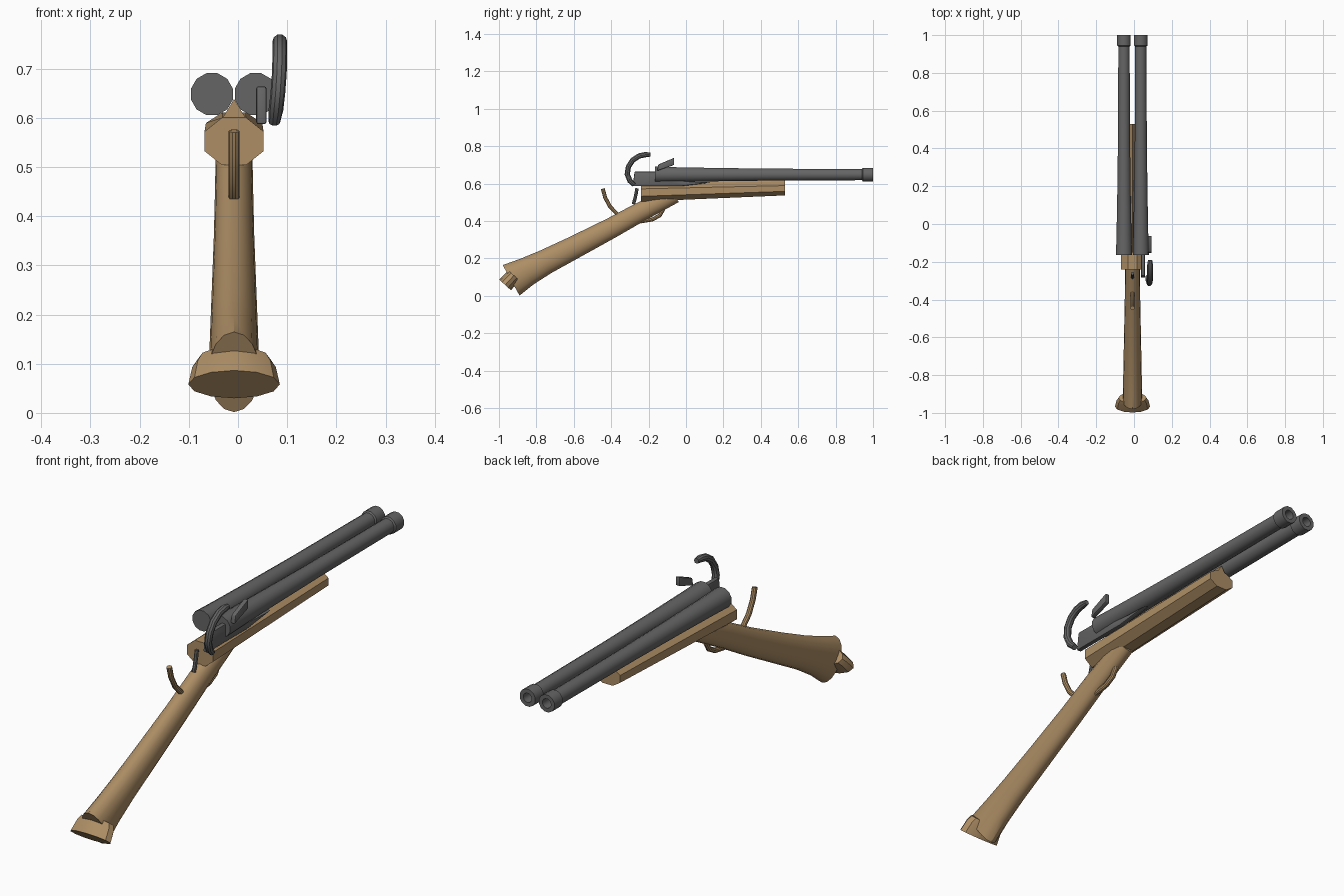
import bpy, bmesh, math
from mathutils import Vector

if "Cube" in bpy.data.objects:
    bpy.data.objects.remove(bpy.data.objects["Cube"])

X0 = -0.008  # centre plane of the weapon


def material(name, rgb):
    m = bpy.data.materials.new(name)
    m.diffuse_color = (*rgb, 1)
    m.use_nodes = True
    m.node_tree.nodes["Principled BSDF"].inputs["Base Color"].default_value = m.diffuse_color
    return m


WOOD = material("wood", (0.42, 0.27, 0.13))
STEEL = material("dark_steel", (0.13, 0.13, 0.13))


def finish(name, bm, mat, angle):
    bmesh.ops.recalc_face_normals(bm, faces=bm.faces)
    me = bpy.data.meshes.new(name)
    bm.to_mesh(me)
    bm.free()
    ob = bpy.data.objects.new(name, me)
    bpy.context.collection.objects.link(ob)
    me.materials.append(mat)
    if angle:
        bpy.ops.object.select_all(action='DESELECT')
        ob.select_set(True)
        bpy.context.view_layer.objects.active = ob
        bpy.ops.object.shade_smooth_by_angle(angle=math.radians(angle))
    return ob


def loft(name, stations, mat, sides=12, direction=None, phase=0.0, angle=35):
    """Skin elliptical rings; a station is (x, y, z, half width, half height)."""
    bm = bmesh.new()
    pts = [Vector(s[:3]) for s in stations]
    rings = []
    for i, (x, y, z, rw, rh) in enumerate(stations):
        t = Vector(direction) if direction else pts[min(i + 1, len(pts) - 1)] - pts[max(i - 1, 0)]
        t.x = 0
        t.normalize()
        v = Vector((0, -t.z, t.y))
        ring = []
        for k in range(sides):
            a = 2 * math.pi * k / sides + phase
            ring.append(bm.verts.new(pts[i] + Vector((rw * math.cos(a), 0, 0)) + v * rh * math.sin(a)))
        rings.append(ring)
    for a, b in zip(rings, rings[1:]):
        for k in range(sides):
            j = (k + 1) % sides
            bm.faces.new((a[k], a[j], b[j], b[k]))
    bm.faces.new(rings[0])
    bm.faces.new(rings[-1])
    return finish(name, bm, mat, angle)


def slab(name, outline, x1, x2, mat, bevel=0.0):
    """Extrude a (y, z) side outline between x1 and x2."""
    bm = bmesh.new()
    face = bm.faces.new([bm.verts.new((x1, y, z)) for y, z in outline])
    r = bmesh.ops.extrude_face_region(bm, geom=[face])
    bmesh.ops.translate(bm, vec=(x2 - x1, 0, 0),
                        verts=[g for g in r["geom"] if isinstance(g, bmesh.types.BMVert)])
    if bevel:
        bmesh.ops.bevel(bm, geom=bm.edges[:], offset=bevel, segments=2, affect='EDGES', profile=0.5)
    return finish(name, bm, mat, 35)


# Twin barrels with flared breech, muzzle ring and bore
barrel = [(-0.165, 0.044), (-0.06, 0.041), (0.15, 0.037), (0.45, 0.033), (0.94, 0.031),
          (0.945, 0.037), (1.0, 0.037), (1.0, 0.02), (0.9, 0.02)]
for side, x in (("left", -0.053), ("right", 0.036)):
    loft(side + "_barrel", [(x, y, 0.648, r, r) for y, r in barrel], STEEL,
         direction=(0, 1, 0), phase=math.pi / 12)

# Octagonal fore stock and the rib rising between the barrels
loft("fore_stock", [(X0, -0.24, 0.552, 0.065, 0.052), (X0, 0.53, 0.574, 0.062, 0.040)], WOOD,
     sides=8, direction=(0, 1, 0), phase=math.pi / 8, angle=0)
loft("barrel_rib", [(X0, -0.15, 0.604, 0.036, 0.034), (X0, 0.53, 0.604, 0.036, 0.034)], WOOD,
     sides=3, direction=(0, 1, 0), phase=math.pi / 2, angle=0)

# Grip stock, swelling towards the butt
grip = [(-0.935, 0.083, 0.052, 0.093), (-0.85, 0.130, 0.050, 0.077), (-0.75, 0.182, 0.048, 0.067),
        (-0.6, 0.258, 0.045, 0.061), (-0.4, 0.362, 0.041, 0.055), (-0.25, 0.445, 0.039, 0.052),
        (-0.06, 0.542, 0.037, 0.046)]
loft("grip_stock", [(X0, *g) for g in grip], WOOD, sides=16)

# Wide oval butt cap
loft("butt_cap", [(X0, -0.967, 0.058, 0.093, 0.042), (X0, -0.935, 0.093, 0.085, 0.041),
                  (X0, -0.92, 0.109, 0.074, 0.039)], WOOD, angle=30)

# Wooden lever passing through the grip
lever = [(-0.445, 0.573), (-0.432, 0.525), (-0.405, 0.475), (-0.365, 0.435), (-0.30, 0.405),
         (-0.24, 0.398), (-0.18, 0.408), (-0.14, 0.430), (-0.12, 0.465)]
loft("grip_lever", [(X0, y, z, 0.011, 0.011) for y, z in lever], WOOD, sides=10)

# Trigger
trigger = [(-0.262, 0.575), (-0.267, 0.545), (-0.274, 0.515), (-0.282, 0.49)]
loft("trigger", [(X0, y, z, 0.008, 0.009) for y, z in trigger], STEEL, sides=8)

# Lock plate on the right side
slab("lock_plate", [(-0.285, 0.587), (-0.275, 0.664), (-0.15, 0.664), (-0.12, 0.63), (0.0, 0.612),
                    (0.14, 0.606), (-0.02, 0.587)], 0.037, 0.058, STEEL, 0.005)

# Curved hammer
hammer = [(0.074, -0.277, 0.592), (0.077, -0.300, 0.615), (0.081, -0.314, 0.65), (0.084, -0.308, 0.69),
          (0.085, -0.285, 0.725), (0.085, -0.25, 0.748), (0.085, -0.215, 0.755), (0.085, -0.19, 0.755)]
radii = [0.012] + [0.015] * 6 + [0.011]
loft("hammer", [(*p, r, r) for p, r in zip(hammer, radii)], STEEL, sides=10)

# Slanted striking plate above the barrel
slab("striking_plate", [(-0.155, 0.668), (-0.148, 0.702), (-0.063, 0.738), (-0.063, 0.70)],
     0.073, 0.093, STEEL, 0.004)
